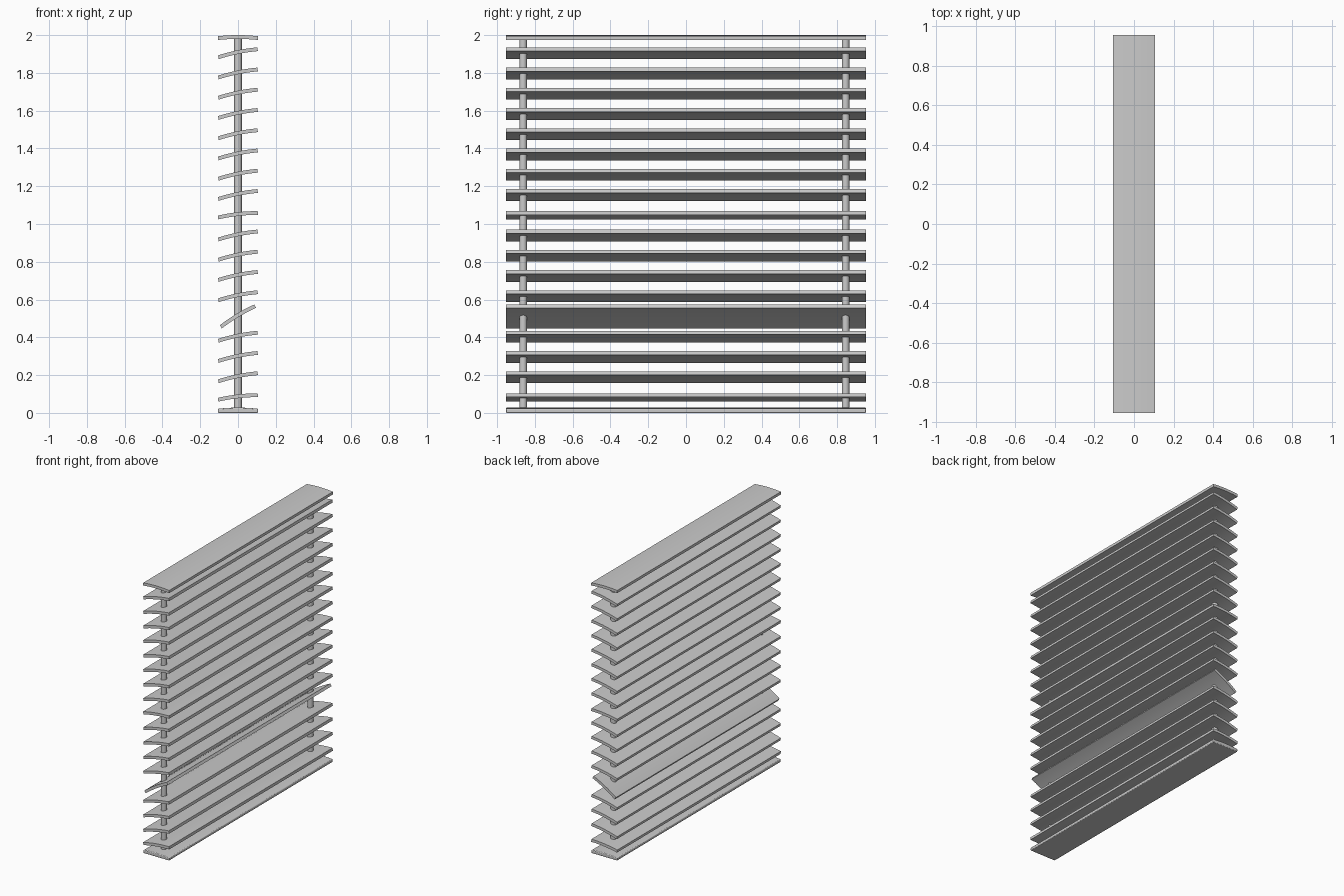
import bpy
import bmesh
from math import radians

cube = bpy.data.objects.get("Cube")
if cube:
    bpy.data.objects.remove(cube, do_unlink=True)

HALF_WIDTH = 0.106
HALF_LENGTH = 0.954
SAG = 0.006
THICK = 0.02
SEGMENTS = 10


def finish(obj):
    bpy.ops.object.select_all(action='DESELECT')
    obj.select_set(True)
    bpy.context.view_layer.objects.active = obj
    bpy.ops.object.shade_smooth_by_angle(angle=radians(30))


def extruded(name, profile, z, tilt=0.0, bevel=0.0):
    """Extrude an x-z profile along y into a slat or rail."""
    bm = bmesh.new()
    face = bm.faces.new([bm.verts.new((x, -HALF_LENGTH, h)) for x, h in profile])
    result = bmesh.ops.extrude_face_region(bm, geom=[face])
    verts = [v for v in result["geom"] if isinstance(v, bmesh.types.BMVert)]
    bmesh.ops.translate(bm, verts=verts, vec=(0, 2 * HALF_LENGTH, 0))
    bmesh.ops.recalc_face_normals(bm, faces=bm.faces)
    mesh = bpy.data.meshes.new(name)
    bm.to_mesh(mesh)
    bm.free()
    obj = bpy.data.objects.new(name, mesh)
    bpy.context.collection.objects.link(obj)
    obj.location.z = z
    obj.rotation_euler.y = -radians(tilt)
    finish(obj)
    if bevel:
        mod = obj.modifiers.new("Soft edges", 'BEVEL')
        mod.width = bevel
        mod.segments = 2
        mod.limit_method = 'ANGLE'
        mod.angle_limit = radians(40)
    return obj


def arc(base):
    """Shallow crowned curve across the slat width."""
    steps = [2 * i / SEGMENTS - 1 for i in range(SEGMENTS + 1)]
    return [(HALF_WIDTH * t, base + SAG * (1 - t * t)) for t in steps]


slat_profile = arc(THICK / 2) + arc(-THICK / 2)[::-1]

# Level slat at the top
extruded("top_slat", slat_profile, 2 - SAG - THICK / 2)

# Tilted slats, a few of them turned out of line
odd_tilts = {8: 6.5, 13: 31, 17: 6.5}
for i in range(18):
    extruded(f"slat_{i + 1}", slat_profile, 1.904 - 0.1072 * i, odd_tilts.get(i, 11.5))

# Bottom rail with a flat underside and softened edges
rail_profile = arc(0.022) + [(HALF_WIDTH, 0), (-HALF_WIDTH, 0)]
extruded("bottom_rail", rail_profile, 0, bevel=0.005)

# Upright rods through all the slats
for name, y in (("front_rod", -0.862), ("back_rod", 0.845)):
    bpy.ops.mesh.primitive_cylinder_add(vertices=16, radius=0.02, depth=1.97,
                                        location=(0, y, 1.0))
    rod = bpy.context.object
    rod.name = name
    finish(rod)
